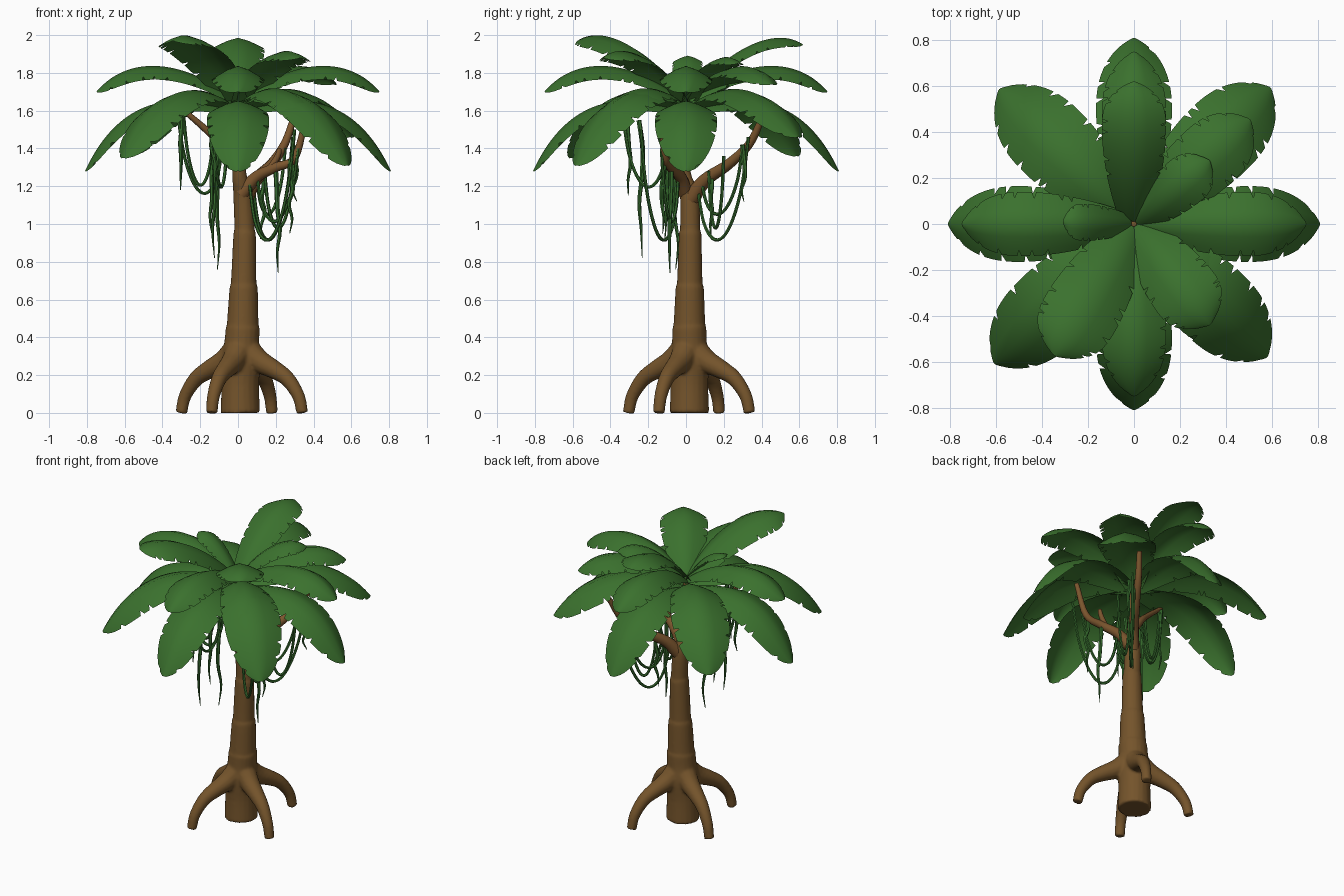
import bpy, bmesh, math, random
from mathutils import Vector

if "Cube" in bpy.data.objects:
    bpy.data.objects.remove(bpy.data.objects["Cube"])

random.seed(4)


def material(name, rgb):
    m = bpy.data.materials.new(name)
    m.diffuse_color = (*rgb, 1)
    m.use_nodes = True
    m.node_tree.nodes["Principled BSDF"].inputs["Base Color"].default_value = m.diffuse_color
    return m


BARK = material("bark brown", (0.175, 0.088, 0.024))
BRANCH = material("branch brown", (0.2, 0.092, 0.027))
LEAF = material("leaf green", (0.043, 0.165, 0.027))
VINE = material("vine green", (0.037, 0.15, 0.027))


def finish(bm, name, mat, angle=50):
    if mat is not LEAF:
        bmesh.ops.recalc_face_normals(bm, faces=bm.faces)
    me = bpy.data.meshes.new(name)
    bm.to_mesh(me)
    bm.free()
    ob = bpy.data.objects.new(name, me)
    bpy.context.collection.objects.link(ob)
    me.materials.append(mat)
    bpy.ops.object.select_all(action='DESELECT')
    ob.select_set(True)
    bpy.context.view_layer.objects.active = ob
    bpy.ops.object.shade_smooth_by_angle(angle=math.radians(angle))
    return ob


def smooth_path(pts, steps):
    """Catmull-Rom through (x, y, z, radius) points."""
    p = [Vector(q) for q in pts]
    p = [2 * p[0] - p[1]] + p + [2 * p[-1] - p[-2]]
    out = []
    for i in range(1, len(p) - 2):
        a, b, c, d = p[i - 1:i + 3]
        for k in range(steps):
            t = k / steps
            out.append(0.5 * (2 * b + (c - a) * t + (2 * a - 5 * b + 4 * c - d) * t * t
                              + (3 * b - a - 3 * c + d) * t ** 3))
    return out + [p[-2]]


def tube(bm, pts, sides=10, steps=5):
    path = smooth_path(pts, steps)
    rings = []
    side = None
    for i, q in enumerate(path):
        tan = (path[min(i + 1, len(path) - 1)] - path[max(i - 1, 0)]).to_3d().normalized()
        if side is None:
            side = tan.orthogonal()
        side = (side - tan * side.dot(tan)).normalized()
        up = tan.cross(side)
        rings.append([bm.verts.new(q.to_3d() + max(q[3], 0.002) *
                      (side * math.cos(a) + up * math.sin(a)))
                      for a in (2 * math.pi * k / sides for k in range(sides))])
    for r, s in zip(rings, rings[1:]):
        for k in range(sides):
            j = (k + 1) % sides
            bm.faces.new((r[k], r[j], s[j], s[k]))
    bm.faces.new(rings[0][::-1])
    bm.faces.new(rings[-1])


# Trunk and four arching prop roots, fused into one smooth body
bm = bmesh.new()
tube(bm, [(.012, .018, 0, .105), (.012, .018, .15, .1), (.015, .018, .28, .105),
          (.02, .018, .37, .093), (.025, .018, .45, .09), (.025, .018, .47, .084),
          (.03, .02, .66, .075), (.03, .02, .685, .068), (.035, .022, .94, .06),
          (.035, .022, .965, .054), (.025, .018, 1.15, .05), (.008, -.01, 1.26, .038),
          (0, -.015, 1.45, .027), (0, 0, 1.64, .018)], 20, 4)
for n in range(4):
    a = math.radians(-26.5 + 90 * n)
    c, s = math.cos(a), math.sin(a)
    tube(bm, [(.02 + r * c, .016 + r * s, z, w) for r, z, w in
              [(.02, .34, .075), (.1, .275, .062), (.19, .23, .05), (.27, .18, .041),
               (.335, .09, .034), (.358, 0, .031)]], 14)
trunk = finish(bm, "trunk_and_roots", BARK)
mod = trunk.modifiers.new("fuse", 'REMESH')
mod.mode = 'VOXEL'
mod.voxel_size = 0.009
mod.use_smooth_shade = True
mod = trunk.modifiers.new("soften", 'SMOOTH')
mod.factor = 0.5
mod.iterations = 3

# Forking branches
bm = bmesh.new()
for pts in [
    [(.03, .02, 1.12, .045), (.09, .1, 1.23, .036), (.18, .23, 1.32, .028), (.25, .34, 1.43, .022), (.3, .41, 1.58, .016)],
    [(.02, 0, 1.16, .04), (.1, -.03, 1.25, .032), (.2, -.08, 1.3, .026), (.3, -.11, 1.35, .021), (.36, -.13, 1.56, .015)],
    [(.17, -.07, 1.29, .02), (.21, -.07, 1.36, .016), (.22, -.07, 1.4, .012)],
    [(0, -.01, 1.3, .03), (-.08, -.03, 1.41, .022), (-.17, -.07, 1.5, .018), (-.31, -.11, 1.62, .013)],
]:
    tube(bm, pts)
finish(bm, "branches", BRANCH)

# Vines: sagging loops between two points, and loose hanging strands
bm = bmesh.new()


def loop(a, b, low):
    a, b = Vector(a), Vector(b)
    pts = []
    for t in (0, .12, .3, .5, .7, .88, 1):
        p = a.lerp(b, t)
        top = a.z + (b.z - a.z) * t
        p.z = top - (4 * t * (1 - t)) ** .7 * ((a.z + b.z) / 2 - low)
        pts.append((p.x, p.y, p.z, .009))
    tube(bm, pts, 6, 4)


def strand(x, y, top, low):
    pts = []
    for k in range(6):
        t = k / 5
        pts.append((x + random.uniform(-.012, .012), y + random.uniform(-.012, .012),
                    top + (low - top) * t, .011 * (1 - t ** 3) + .002))
    tube(bm, pts, 6, 4)


for a, b, low in [
    ((-.32, -.11, 1.6), (-.08, -.03, 1.42), 1.17),
    ((-.29, -.1, 1.6), (-.13, -.05, 1.47), 1.21),
    ((-.13, -.33, 1.54), (-.06, -.1, 1.42), 1.2),
    ((.3, -.24, 1.5), (.06, -.04, 1.22), .93),
    ((.32, -.13, 1.4), (.1, -.04, 1.25), 1.02),
    ((.29, .33, 1.46), (.08, .06, 1.2), .93),
    ((.25, .3, 1.4), (.1, .08, 1.24), 1.06),
    ((.3, .2, 1.36), (.14, .12, 1.28), .98),
]:
    loop(a, b, low)
for s in [(-.13, -.3, 1.58, 1.15), (-.13, -.24, 1.55, .82), (-.11, -.05, 1.46, .76),
          (-.14, -.1, 1.48, .92), (.21, -.08, 1.3, .74), (.28, -.12, 1.34, .95),
          (.3, .3, 1.42, 1.12), (-.3, -.11, 1.6, 1.18), (.13, .14, 1.28, .92)]:
    strand(*s)
finish(bm, "vines", VINE)


# Broad leaves with a folded midrib and torn edges
def leaf(name, azimuth, length, heights, width, base=.3, fold=.4):
    bm = bmesh.new()
    a = math.radians(azimuth)
    out, side = Vector((math.cos(a), math.sin(a), 0)), Vector((-math.sin(a), math.cos(a), 0))
    rz = list(zip((.01, .3 * length, .74 * length, length), heights))
    n = 72
    cols = (-1, -.78, -.4, 0, .4, .78, 1)
    notches = [{i + random.randint(-3, 3) for i in range(22, n - 3, 9)} for _ in range(2)]
    rows = []
    for i in range(n + 1):
        t = i / n
        u = 1 - t
        r, z = (u ** 3 * rz[0][k] + 3 * u * u * t * rz[1][k] + 3 * u * t * t * rz[2][k]
                + t ** 3 * rz[3][k] for k in (0, 1))
        dr, dz = (u * u * (rz[1][k] - rz[0][k]) + 2 * u * t * (rz[2][k] - rz[1][k])
                  + t * t * (rz[3][k] - rz[2][k]) for k in (0, 1))
        nor = (Vector((0, 0, dr)) - out * dz).normalized()
        if t > .62:
            w = width * max(.01, 1 - ((t - .62) / .38) ** 2.5) ** .52
        else:
            w = width * (1 - (1 - base) * ((.62 - t) / .62) ** 1.9)
        row = []
        for c in cols:
            x = c
            if abs(c) == 1 and i in notches[c > 0]:
                x = c * .82
            p = out * r + Vector((0, 0, z)) + side * w * x - nor * w * fold * abs(x) ** 1.4
            row.append(bm.verts.new(p))
        rows.append(row)
    for p, q in zip(rows, rows[1:]):
        for k in range(len(cols) - 1):
            bm.faces.new((p[k], q[k], q[k + 1], p[k + 1]))
    finish(bm, name, LEAF, 60)


for n in range(4):
    az = 90 * n
    leaf("lower_leaf", az, .81, (1.59, 1.68, 1.74, 1.28), .165)
    leaf("middle_leaf", az, .75, (1.65, 1.84, 1.93, 1.7), .14, .35, .52)
for az, length, tip in ((45, .84, 1.46), (135, .83, 1.36), (225, .86, 1.35), (315, .82, 1.31)):
    leaf("diagonal_leaf", az, length, (1.6, 1.78, 1.76, tip), .18)
for az, length, heights, width in [
    (239, .67, (1.66, 1.9, 2.07, 1.97), .17),
    (307, .55, (1.66, 1.86, 1.98, 1.88), .15),
    (90, .62, (1.66, 1.9, 2.06, 1.95), .14),
    (40, .43, (1.66, 1.84, 1.94, 1.85), .11),
    (178, .31, (1.66, 1.8, 1.93, 1.88), .08),
    (42, .68, (1.65, 1.82, 1.92, 1.74), .15),
    (312, .7, (1.62, 1.78, 1.76, 1.45), .16),
]:
    leaf("crown_leaf", az, length, heights, width, .48)
